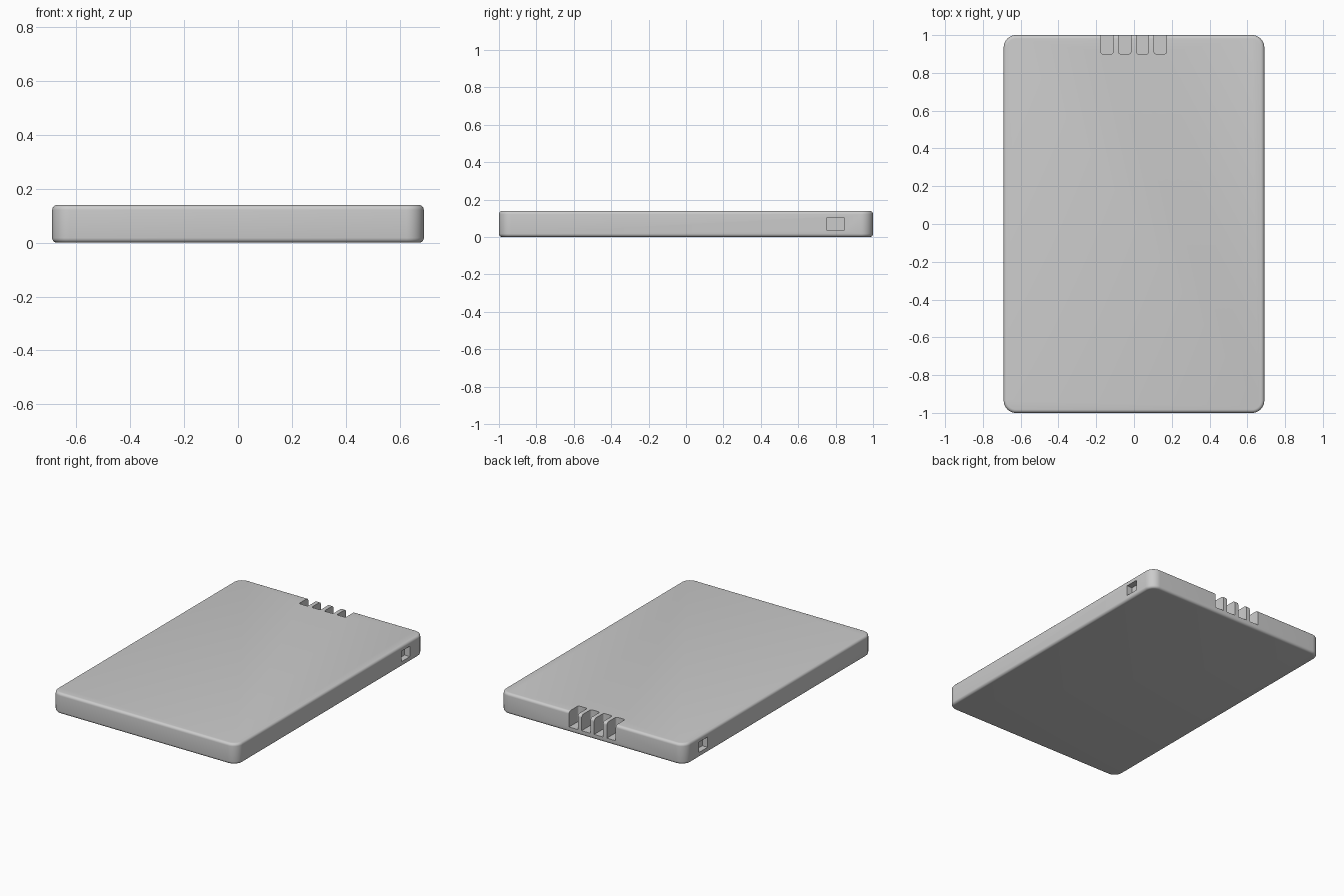
import bpy, bmesh, math

if "Cube" in bpy.data.objects:
    bpy.data.objects.remove(bpy.data.objects["Cube"])

W, L, H = 1.38, 2.0, 0.14


def box(name, center, size):
    bm = bmesh.new()
    bmesh.ops.create_cube(bm, size=1)
    for v in bm.verts:
        v.co = [c + p * s for c, p, s in zip(center, v.co, size)]
    return bm, name


def finish(bm, name):
    bmesh.ops.recalc_face_normals(bm, faces=bm.faces)
    me = bpy.data.meshes.new(name)
    bm.to_mesh(me)
    bm.free()
    ob = bpy.data.objects.new(name, me)
    bpy.context.collection.objects.link(ob)
    return ob


def bevel(bm, edges, width, segments):
    bmesh.ops.bevel(bm, geom=edges, offset=width, offset_type='OFFSET',
                    segments=segments, profile=0.5, affect='EDGES')


def upright(e):
    a, b = e.verts
    return abs(a.co.z - b.co.z) > 0.05


# flat battery body: rounded corners, then softened top and bottom rims
bm, name = box("battery_body", (0, 0, H / 2), (W, L, H))
bevel(bm, [e for e in bm.edges if upright(e)], 0.065, 10)
rims = [e for e in bm.edges
        if not upright(e) and any(abs(f.normal.z) > 0.9 for f in e.link_faces)]
bevel(bm, rims, 0.018, 5)
body = finish(bm, name)

cutters = []
# four contact slots open to the top and back
for i in range(4):
    x = -0.143 + i * 0.094
    bm, name = box("contact_slot_cutter", (x, 1.0, 0.135), (0.066, 0.2, 0.2))
    inner = [e for e in bm.edges if upright(e) and e.verts[0].co.y < 1.0]
    bevel(bm, inner, 0.012, 4)
    cutters.append(finish(bm, name))

# latch recess on each long side
for s in (-1, 1):
    bm, name = box("latch_recess_cutter", (s * W / 2, 0.8, 0.07), (0.08, 0.09, 0.07))
    cutters.append(finish(bm, name))

bpy.context.view_layer.objects.active = body
body.select_set(True)
for c in cutters:
    m = body.modifiers.new("cut", 'BOOLEAN')
    m.operation = 'DIFFERENCE'
    m.solver = 'EXACT'
    m.object = c
    bpy.ops.object.modifier_apply(modifier=m.name)
    bpy.data.objects.remove(c, do_unlink=True)

bpy.ops.object.shade_smooth_by_angle(angle=math.radians(35))
